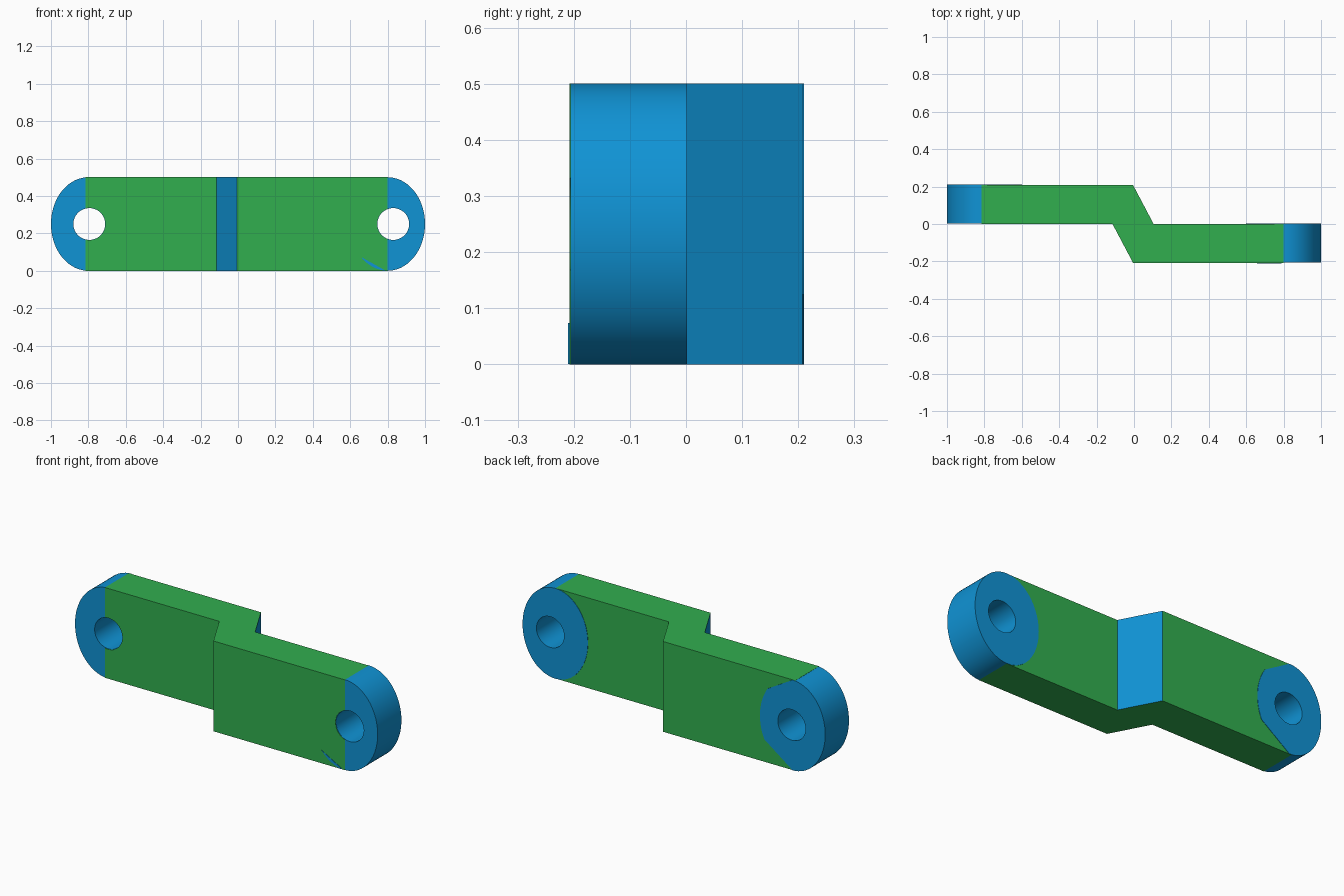
import bpy, bmesh, math
from mathutils import Vector

if "Cube" in bpy.data.objects:
    bpy.data.objects.remove(bpy.data.objects["Cube"])

H, D = 0.5, 0.208            # link height, thickness of each arm
RX, RZ, HOLE_R = 0.2, 0.25, 0.085
LIFT = 0.002                 # offset that lays the end disc over the back face


def material(name, color):
    m = bpy.data.materials.new(name)
    m.diffuse_color = (*color, 1)
    m.use_nodes = True
    m.node_tree.nodes["Principled BSDF"].inputs["Base Color"].default_value = m.diffuse_color
    return m


green = material("green", (0.031, 0.425, 0.078))
blue = material("blue", (0.005, 0.292, 0.665))


def prism(name, points, offset, mats):
    """Extrude a flat loop of points along an offset vector."""
    bm = bmesh.new()
    face = bm.faces.new([bm.verts.new(p) for p in points])
    ext = bmesh.ops.extrude_face_region(bm, geom=[face])
    verts = [v for v in ext["geom"] if isinstance(v, bmesh.types.BMVert)]
    bmesh.ops.translate(bm, verts=verts, vec=Vector(offset))
    bmesh.ops.recalc_face_normals(bm, faces=bm.faces)
    me = bpy.data.meshes.new(name)
    bm.to_mesh(me)
    bm.free()
    for m in mats:
        me.materials.append(m)
    ob = bpy.data.objects.new(name, me)
    bpy.context.collection.objects.link(ob)
    return ob


def oval(cx, rx, rz, y, degrees):
    return [(cx + rx * math.cos(math.radians(a)), y,
             H / 2 + rz * math.sin(math.radians(a))) for a in degrees]


def activate(ob):
    bpy.ops.object.select_all(action='DESELECT')
    ob.select_set(True)
    bpy.context.view_layer.objects.active = ob


def drill(ob, cx, r):
    """Cut a round hole through the part along y."""
    cutter = prism("hole_cutter", oval(cx, r, r, -0.5, range(0, 360, 6)),
                   (0, 1, 0), list(ob.data.materials))
    mod = ob.modifiers.new("hole", 'BOOLEAN')
    mod.operation, mod.solver, mod.object = 'DIFFERENCE', 'EXACT', cutter
    activate(ob)
    bpy.ops.object.modifier_apply(modifier=mod.name)
    bpy.data.objects.remove(cutter)


def smooth(ob):
    activate(ob)
    bpy.ops.object.shade_smooth_by_angle(angle=math.radians(30))


# offset link body: two parallel arms joined by a slanted step
plan = [(-0.815, D), (-0.005, D), (0.105, 0), (0.8, 0),
        (0.8, -D), (-0.005, -D), (-0.115, 0), (-0.815, 0)]
body = prism("link_body", [(x, y, 0) for x, y in plan], (0, 0, H), [green, blue])

# the slanted step faces are blue
for p in body.data.polygons:
    if abs(p.normal.x) > 0.5 and abs(p.normal.y) > 0.2:
        p.material_index = 1

# rounded ends: oval discs with a pin hole, flush with each arm;
# the left one has two flattened corners on its inner side
full = list(range(0, 360, 5))
flattened = [a for a in full if not (40 < a < 90 or 270 < a < 330)]
ends = [("left_end", -0.8, -0.795, 0, flattened),
        ("right_end", 0.8, 0.83, -D, full)]
for name, cx, hole_x, y, degrees in ends:
    disc = prism(name, oval(cx, RX, RZ, y + LIFT, degrees), (0, D, 0), [blue])
    drill(disc, hole_x, HOLE_R)
    smooth(disc)
    drill(body, hole_x, HOLE_R + 0.002)
smooth(body)

# small blue sliver on the front of the right arm
prism("front_sliver", oval(0.8, RX, RZ, -D - LIFT, range(225, 268, 6)),
      (0, 2 * LIFT, 0), [blue])
